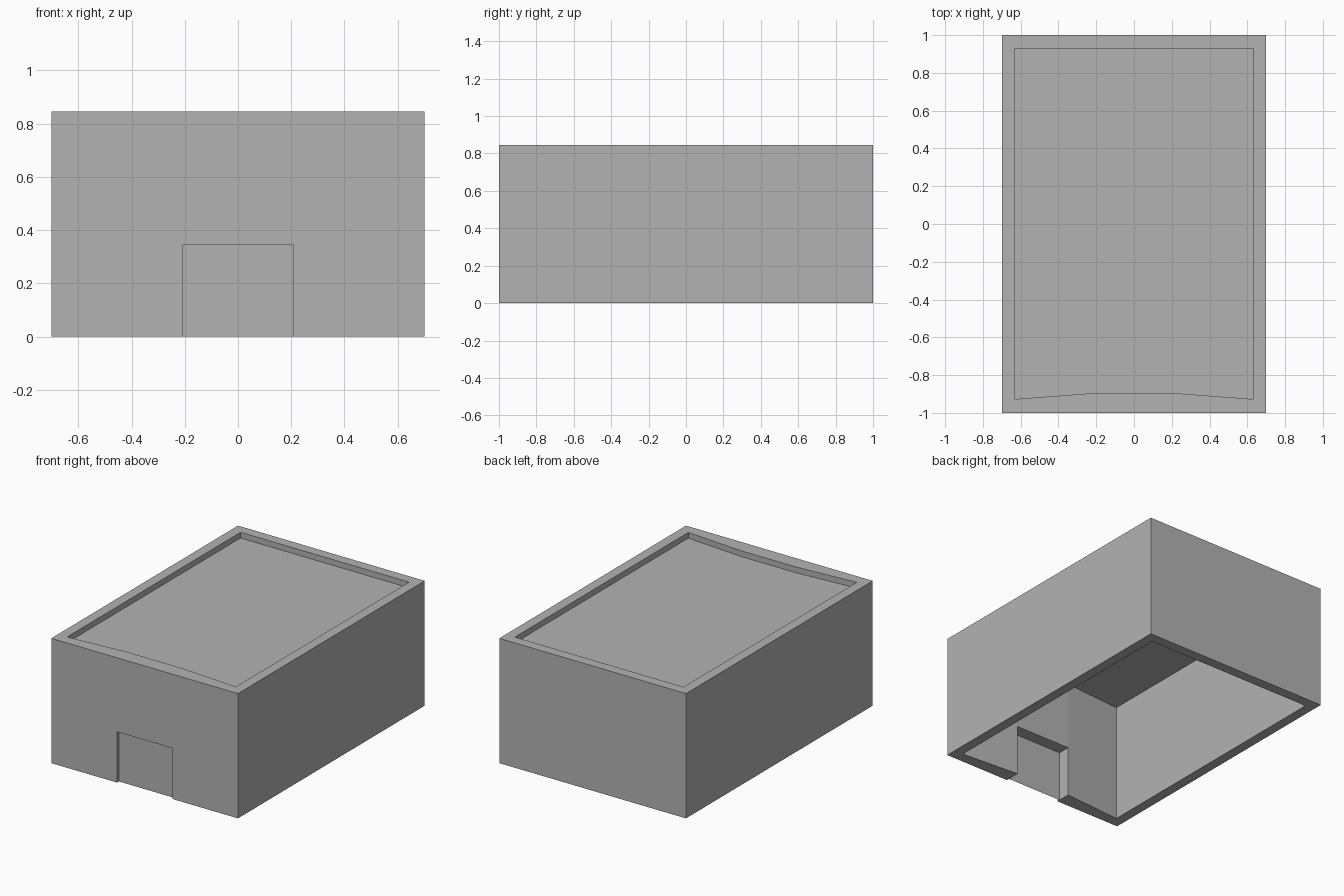
import bpy
import bmesh

cube = bpy.data.objects.get("Cube")
if cube:
    bpy.data.objects.remove(cube, do_unlink=True)

HEIGHT, ROOF_Z = 0.846, 0.807
DOOR_X, DOOR_TOP, DOOR_Y = 0.208, 0.344, -0.98

grey = bpy.data.materials.new("plain grey")
grey.use_nodes = True
colour = (0.45, 0.45, 0.45, 1)
grey.diffuse_color = colour
grey.node_tree.nodes["Principled BSDF"].inputs["Base Color"].default_value = colour


def finish(name, bm, fix_normals=False):
    """Turn a bmesh into a named grey object."""
    if fix_normals:
        bmesh.ops.recalc_face_normals(bm, faces=bm.faces)
    mesh = bpy.data.meshes.new(name)
    bm.to_mesh(mesh)
    bm.free()
    mesh.materials.append(grey)
    obj = bpy.data.objects.new(name, mesh)
    bpy.context.collection.objects.link(obj)
    return obj


def sheet(name, points):
    """Make one flat face."""
    bm = bmesh.new()
    bm.faces.new([bm.verts.new(p) for p in points])
    return finish(name, bm)


def outline(half_x, front_corner, front_middle, back):
    """Wall line seen from above, anticlockwise, starting at the door."""
    return [(-DOOR_X, front_middle), (DOOR_X, front_middle), (half_x, front_corner),
            (half_x, back), (-half_x, back), (-half_x, front_corner)]


outer = outline(0.7, -1, -1, 1)
inner = outline(0.632, -0.927, -0.895, 0.93)

# Walls: a hollow ring in two levels, with the doorway left out of the lower one
bm = bmesh.new()
levels = (0, DOOR_TOP, HEIGHT)
out_v = [[bm.verts.new((*p, z)) for p in outer] for z in levels]
in_v = [[bm.verts.new((*p, z)) for p in inner] for z in levels]
count = len(outer)
for i in range(count):
    j = (i + 1) % count
    doorway = i == 0
    for k in (0, 1):
        if doorway and k == 0:
            continue
        for ring in (out_v, in_v):
            bm.faces.new((ring[k][i], ring[k][j], ring[k + 1][j], ring[k + 1][i]))
    for k in (1 if doorway else 0, 2):
        bm.faces.new((out_v[k][i], out_v[k][j], in_v[k][j], in_v[k][i]))
# Door jambs
for i in (0, 1):
    bm.faces.new((out_v[0][i], in_v[0][i], in_v[1][i], out_v[1][i]))
finish("walls", bm, True)

# Sunken roof inside the parapet
sheet("roof", [(x, y, ROOF_Z) for x, y in inner])

# Door set just behind the front face
sheet("door", [(-DOOR_X, DOOR_Y, 0), (DOOR_X, DOOR_Y, 0),
               (DOOR_X, DOOR_Y, DOOR_TOP), (-DOOR_X, DOOR_Y, DOOR_TOP)])
